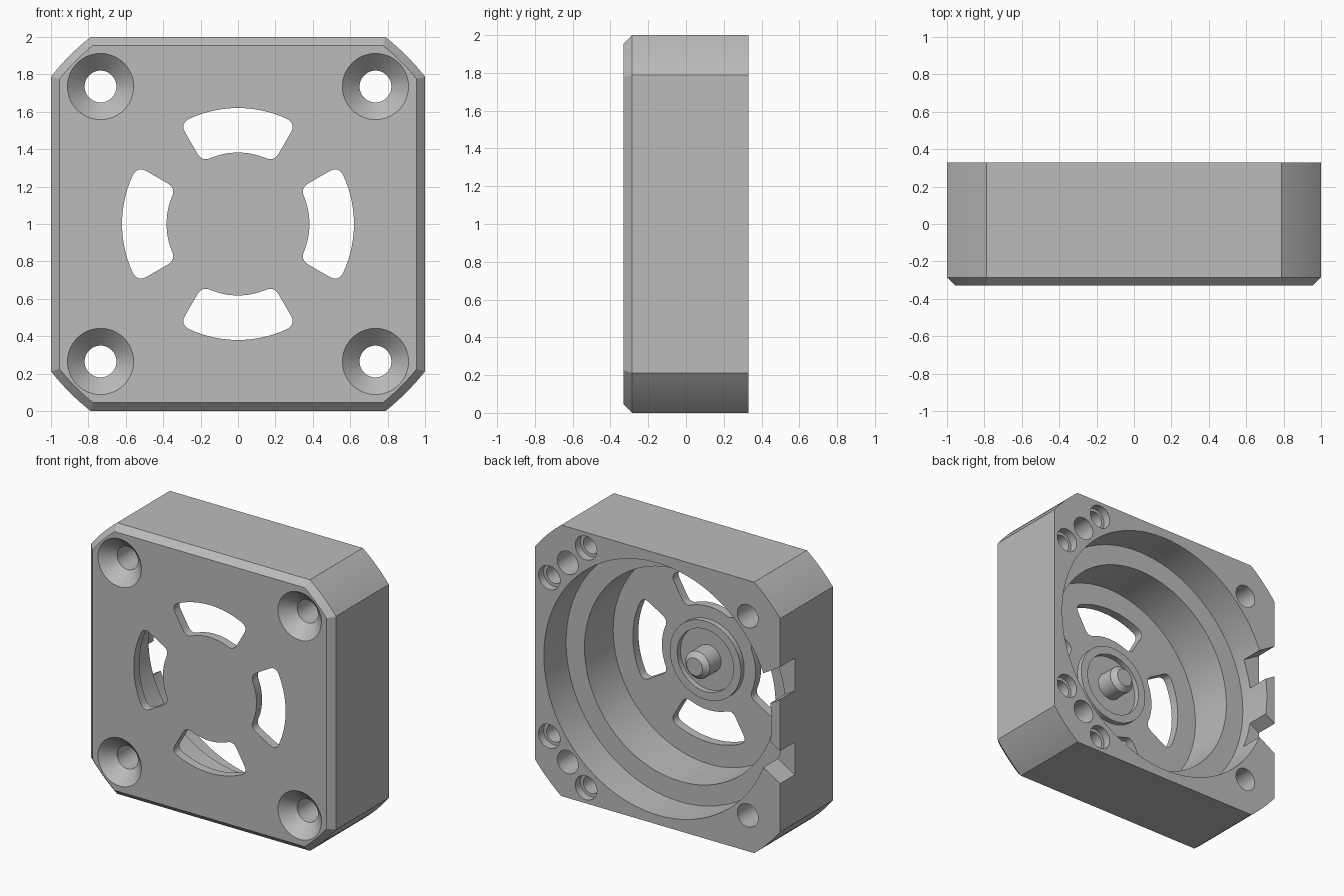
import bpy, bmesh
from math import sin, cos, pi, radians, sqrt, atan2
from mathutils import Vector

if "Cube" in bpy.data.objects:
    bpy.data.objects.remove(bpy.data.objects["Cube"])

grey = bpy.data.materials.new("plain_grey")
grey.use_nodes = True
grey.diffuse_color = (0.5, 0.5, 0.5, 1)
grey.node_tree.nodes["Principled BSDF"].inputs["Base Color"].default_value = (0.5, 0.5, 0.5, 1)

MID = 1.0     # height of the axis
BACK = 0.33   # half depth


def finish(name, bm):
    bmesh.ops.recalc_face_normals(bm, faces=bm.faces)
    mesh = bpy.data.meshes.new(name)
    bm.to_mesh(mesh)
    bm.free()
    mesh.materials.append(grey)
    obj = bpy.data.objects.new(name, mesh)
    bpy.context.collection.objects.link(obj)
    return obj


def loft(name, sections):
    """Solid through (y, [(x, height from axis)]) sections."""
    bm = bmesh.new()
    rings = [[bm.verts.new((x, y, MID + z)) for x, z in pts] for y, pts in sections]
    for a, b in zip(rings, rings[1:]):
        for i in range(len(a)):
            j = (i + 1) % len(a)
            bm.faces.new((a[i], a[j], b[j], b[i]))
    bm.faces.new(rings[0])
    bm.faces.new(rings[-1])
    return finish(name, bm)


def lathe(name, profile, x=0, z=0, steps=64):
    """Solid of revolution about the y direction; profile is (radius, y) from axis to axis."""
    bm = bmesh.new()
    rings = []
    for r, y in profile:
        n = steps if r else 1
        rings.append([bm.verts.new((x + r * cos(2 * pi * i / n), y, MID + z + r * sin(2 * pi * i / n)))
                      for i in range(n)])
    for a, b in zip(rings, rings[1:]):
        for i in range(steps):
            j = (i + 1) % steps
            if len(a) == 1:
                bm.faces.new((a[0], b[i], b[j]))
            elif len(b) == 1:
                bm.faces.new((a[i], a[j], b[0]))
            else:
                bm.faces.new((a[i], a[j], b[j], b[i]))
    return finish(name, bm)


def outline(half, radius, steps=8):
    """Square whose corners are trimmed by a large circle."""
    a0 = atan2(sqrt(radius ** 2 - half ** 2), half)
    pts = []
    for q in range(4):
        for i in range(steps + 1):
            a = q * pi / 2 + a0 + (pi / 2 - 2 * a0) * i / steps
            pts.append((radius * cos(a), radius * sin(a)))
    return pts


def vent_outline(turn, inner=0.382, outer=0.62, half=30, fillet=0.055):
    """Ring sector with rounded corners."""
    def polar(r, deg):
        a = radians(deg) + turn
        return Vector((r * cos(a), r * sin(a)))

    def corner(p, c, q, n=6):
        return [p * (1 - t) ** 2 + c * 2 * t * (1 - t) + q * t * t for t in (i / n for i in range(n + 1))]

    def arc(r, a, b, n=14):
        return [polar(r, a + (b - a) * i / n) for i in range(1, n)]

    so, si = half - fillet / outer * 57.3, half - fillet / inner * 57.3
    pts = arc(outer, -so, so)
    pts += corner(polar(outer, so), polar(outer, half), polar(outer - fillet, half))
    pts += corner(polar(inner + fillet, half), polar(inner, half), polar(inner, si))
    pts += arc(inner, si, -si)
    pts += corner(polar(inner, -si), polar(inner, -half), polar(inner + fillet, -half))
    pts += corner(polar(outer - fillet, -half), polar(outer, -half), polar(outer, -so))
    return [tuple(p) for p in pts]


# Housing block with bevelled front edge
full = outline(1.0, 1.273)
housing = loft("housing", [(-BACK, outline(0.955, 1.23)), (-0.285, full), (BACK, full)])

# Stepped motor pocket, leaving the collar and the centre post standing
floor = -0.265
cutters = [lathe("pocket_cutter", [
    (0, -0.10), (0.065, -0.10), (0.1, -0.135), (0.1, floor), (0.23, floor), (0.23, floor + 0.04),
    (0.29, floor + 0.04), (0.29, floor), (0.78, floor), (0.78, 0.07), (0.93, 0.07), (0.93, 0.5), (0, 0.5)],
    steps=96)]

# Four curved vents
for q in range(4):
    pts = vent_outline(q * pi / 2)
    cutters.append(loft("vent_cutter", [(-0.5, pts), (-0.2, pts)]))

# Countersunk screw holes in the corners
c = 0.735
for sx in (-1, 1):
    for sz in (-1, 1):
        cutters.append(lathe("screw_cutter", [
            (0, -0.4), (0.247, -0.4), (0.085, -0.238), (0.085, 0.5), (0, 0.5)], sx * c, sz * c, 48))

# Blind stepped pin holes beside the left-hand screw holes
for sz in (-1, 1):
    for d in (-0.15, 0.15):
        cutters.append(lathe("pin_cutter", [
            (0, 0.12), (0.065, 0.12), (0.065, 0.27), (0.088, 0.27), (0.088, 0.5), (0, 0.5)],
            c + d, sz * (c - d), 32))

# Two slanted cable slots through the right-hand wall
for sz in (-1, 1):
    pts = [(-1.1, sz * 0.25), (-1.1, sz * 0.49), (-0.8, sz * 0.31), (-0.8, sz * 0.07)]
    cutters.append(loft("slot_cutter", [(0.16, pts), (0.5, pts)]))

# Cut everything, then drop the cutters
for cut in cutters:
    cut.hide_render = True
    mod = housing.modifiers.new(cut.name, 'BOOLEAN')
    mod.operation = 'DIFFERENCE'
    mod.solver = 'EXACT'
    mod.object = cut
bpy.context.view_layer.update()
graph = bpy.context.evaluated_depsgraph_get()
result = bpy.data.meshes.new_from_object(housing.evaluated_get(graph))
housing.modifiers.clear()
housing.data = result
for cut in cutters:
    bpy.data.objects.remove(cut)

# Smooth the round walls, keep edges sharp
bpy.ops.object.select_all(action='DESELECT')
housing.select_set(True)
bpy.context.view_layer.objects.active = housing
bpy.ops.object.shade_smooth_by_angle(angle=radians(25))
